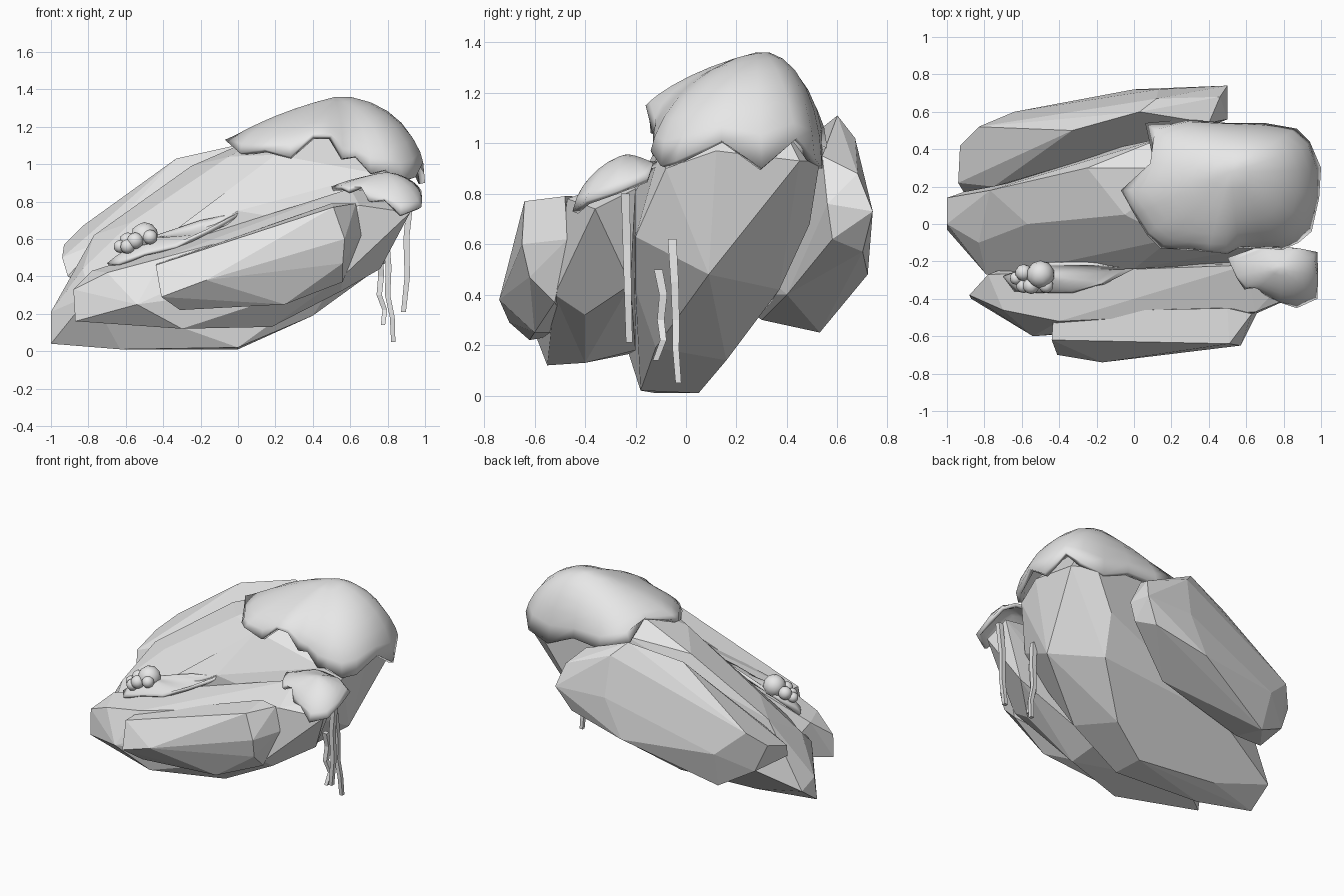
import bpy
import bmesh
import math
from mathutils import Vector

if "Cube" in bpy.data.objects:
    bpy.data.objects.remove(bpy.data.objects["Cube"], do_unlink=True)

# One shared grey material
grey = bpy.data.materials.new("stone grey")
grey.use_nodes = True
grey.diffuse_color = (.8, .8, .8, 1)
grey.node_tree.nodes["Principled BSDF"].inputs["Base Color"].default_value = (.8, .8, .8, 1)


def finish(name, bm, smooth_angle=None):
    """Turn a bmesh into a named, coloured object."""
    mesh = bpy.data.meshes.new(name)
    bm.to_mesh(mesh)
    bm.free()
    mesh.materials.append(grey)
    obj = bpy.data.objects.new(name, mesh)
    bpy.context.collection.objects.link(obj)
    if smooth_angle is not None:
        bpy.ops.object.select_all(action='DESELECT')
        obj.select_set(True)
        bpy.context.view_layer.objects.active = obj
        bpy.ops.object.shade_smooth_by_angle(angle=math.radians(smooth_angle))
    return obj


def boulder(name, corners):
    """Faceted rock: the convex hull of its main corners."""
    bm = bmesh.new()
    for corner in corners:
        bm.verts.new(corner)
    result = bmesh.ops.convex_hull(bm, input=bm.verts)
    loose = set(result["geom_interior"]) | set(result["geom_unused"])
    loose = [item for item in loose if isinstance(item, bmesh.types.BMVert)]
    bmesh.ops.delete(bm, geom=loose, context='VERTS')
    bmesh.ops.dissolve_limit(bm, angle_limit=math.radians(5), verts=bm.verts, edges=bm.edges)
    bmesh.ops.recalc_face_normals(bm, faces=bm.faces)
    return finish(name, bm)


def cap(name, rim, crown, thickness, rings=7):
    """Rounded growth: a jagged rim, counter-clockwise, swept up to a crown.
    It bulges most towards the raised rear end, and the jags fade with height."""
    bm = bmesh.new()
    crown = Vector(crown)
    offsets = [Vector(point) - crown for point in rim]
    count = len(rim)
    loops = []
    for step in range(rings):
        angle = math.pi / 2 * step / rings
        spread = math.cos(angle)
        loop = []
        for offset in offsets:
            facing = offset.xy.normalized().dot(Vector((.8, .6)))
            bulge = .83 + .3 * facing
            rise = (1 - spread) * (1 - bulge) + math.sin(angle) * bulge
            loop.append(bm.verts.new(crown + Vector((offset.x * spread, offset.y * spread, offset.z * (1 - rise)))))
        loops.append(loop)
        offsets = [offsets[i] * .7 + (offsets[i - 1] + offsets[(i + 1) % count]) * .15 for i in range(count)]
    top = bm.verts.new(crown)
    for i in range(count):
        j = (i + 1) % count
        for low, high in zip(loops, loops[1:]):
            bm.faces.new((low[i], low[j], high[j], high[i]))
        bm.faces.new((loops[-1][i], loops[-1][j], top))
    obj = finish(name, bm, 50)
    shell = obj.modifiers.new("shell", 'SOLIDIFY')
    shell.thickness = thickness
    shell.offset = -1
    return obj


def vine(name, path, radius=.017):
    """Square hanging stem that follows a path."""
    bm = bmesh.new()
    previous = None
    for index, point in enumerate(path):
        width = radius * (1 - .08 * index)
        ring = [bm.verts.new(Vector(point) + Vector((dx * width, dy * width, 0)))
                for dx, dy in ((-1, -1), (1, -1), (1, 1), (-1, 1))]
        if previous:
            for i in range(4):
                j = (i + 1) % 4
                bm.faces.new((previous[i], previous[j], ring[j], ring[i]))
        else:
            bm.faces.new(ring)
        previous = ring
    bm.faces.new(previous)
    bmesh.ops.recalc_face_normals(bm, faces=bm.faces)
    return finish(name, bm)


# Large middle boulder, leaning up towards the left
boulder("middle_boulder", [
    (-1, .14, .16), (-1, -.03, .04), (-1, 0, .21), (-.77, .18, .62), (-.83, -.1, .44),
    (-.79, -.27, .3), (-.57, 0, .69), (-.63, -.12, .01), (-.6, .08, .05), (0, -.18, .02),
    (0, .05, .01), (.4, -.12, .19), (.27, .16, .14), (.8, .09, .48), (.55, .37, .42),
    (0, .35, .38), (-.45, .33, .36), (.6, .49, .68), (.75, .53, .93), (.15, .46, 1.07),
    (.9, .45, .93), (.92, .12, .97), (.87, -.08, .9), (.74, -.2, .63), (-.05, .05, 1.04),
    (-.25, .3, .99), (.3, .3, 1.23), (.62, .28, 1.28), (.2, -.08, 1.05), (.74, -.11, .95),
    (0, -.24, .75), (-.6, -.25, .45), (.55, -.2, .42)])

# Long boulder at the back
boulder("back_boulder", [
    (.03, .6, 1.11), (-.33, .5, 1.03), (.4, .54, .95), (-.83, .52, .67), (-.93, .42, .57),
    (-.94, .22, .5), (-.91, .17, .4), (-.75, .2, .58), (-.55, .38, .82), (-.85, .45, .38),
    (.5, .74, .73), (.46, .68, .88), (.12, .67, 1.02), (.5, .56, .76), (.48, .58, .62),
    (.4, .7, .57), (0, .72, .48), (-.62, .53, .25), (-.6, .3, .3), (-.64, .6, .5),
    (.13, .72, .74), (.1, .4, .4)])

# Front boulder and the thick slab on its face
boulder("front_boulder", [
    (-.88, -.38, .33), (-.87, -.4, .16), (-.78, -.27, .43), (-.7, -.46, .42), (-.54, -.6, .25),
    (-.6, -.45, .13), (-.3, -.55, .12), (.18, -.4, .13), (.15, -.2, .18), (-.6, -.2, .17),
    (.55, -.4, .32), (.56, -.52, .4), (.65, -.47, .78), (.6, -.22, .87), (.9, -.2, .82),
    (.92, -.36, .74), (.76, -.22, .44), (0, -.24, .69), (-.4, -.52, .5)])
boulder("front_slab", [
    (-.44, -.62, .46), (-.41, -.7, .29), (-.31, -.62, .22), (-.17, -.74, .38), (.51, -.64, .77),
    (.57, -.65, .6), (.63, -.48, .79), (.66, -.47, .62), (.56, -.62, .47), (.56, -.52, .37),
    (.25, -.6, .25), (-.43, -.47, .47), (-.2, -.45, .25), (.5, -.45, .79)])

# Smooth overhanging growth on the top and on the front boulder
cap("top_growth", [
    (.06, .54, 1.08), (.11, .31, 1.14), (-.07, .18, 1.13), (.01, .04, 1.06), (.07, -.06, 1.07),
    (.14, -.13, 1.08), (.28, -.14, 1.04), (.4, -.15, 1.15), (.5, -.16, 1.15), (.56, -.13, 1.03),
    (.63, -.13, 1.04), (.71, -.13, .95), (.79, -.14, .97), (.88, -.1, .91), (.95, -.04, .93),
    (.99, .14, 1.01), (1, .3, .9), (.94, .44, 1.02), (.87, .51, .94), (.7, .54, .9),
    (.5, .54, .99), (.28, .56, .98)], (.52, .28, 1.36), .035)
cap("front_growth", [
    (.5, -.18, .88), (.55, -.29, .88), (.59, -.35, .86), (.66, -.34, .88), (.7, -.38, .8),
    (.78, -.42, .81), (.87, -.45, .73), (.98, -.4, .77), (.985, -.27, .81), (.98, -.15, .86),
    (.88, -.13, .92), (.7, -.11, .93)], (.78, -.24, .955), .025)

# Mossy ledge with a cluster of round buds in the crevice
cap("crevice_growth", [
    (-.7, -.28, .47), (-.64, -.36, .47), (-.5, -.37, .52), (-.33, -.37, .56), (-.17, -.32, .65),
    (0, -.24, .74), (-.2, -.22, .7), (-.5, -.21, .6)], (-.45, -.28, .61), .02)
for index, (x, y, z, radius) in enumerate([
        (-.5, -.27, .615, .075), (-.55, -.33, .59, .045), (-.59, -.26, .59, .045),
        (-.63, -.29, .56, .035), (-.59, -.33, .56, .04), (-.47, -.33, .61, .04)]):
    bm = bmesh.new()
    bmesh.ops.create_icosphere(bm, subdivisions=2, radius=radius)
    bmesh.ops.translate(bm, verts=bm.verts, vec=(x, y, z))
    finish("bud_" + "abcdef"[index], bm, 60)

# Hanging vines under the raised end
vine("outer_vine", [(.92, -.24, .8), (.9, -.235, .6), (.905, -.23, .4), (.885, -.225, .21)])
vine("short_vine", [(.76, -.11, .5), (.765, -.09, .4), (.755, -.1, .3), (.785, -.09, .22), (.775, -.12, .14)])
vine("long_vine", [(.79, -.055, .62), (.805, -.045, .45), (.8, -.04, .3), (.825, -.04, .18), (.83, -.03, .05)])
